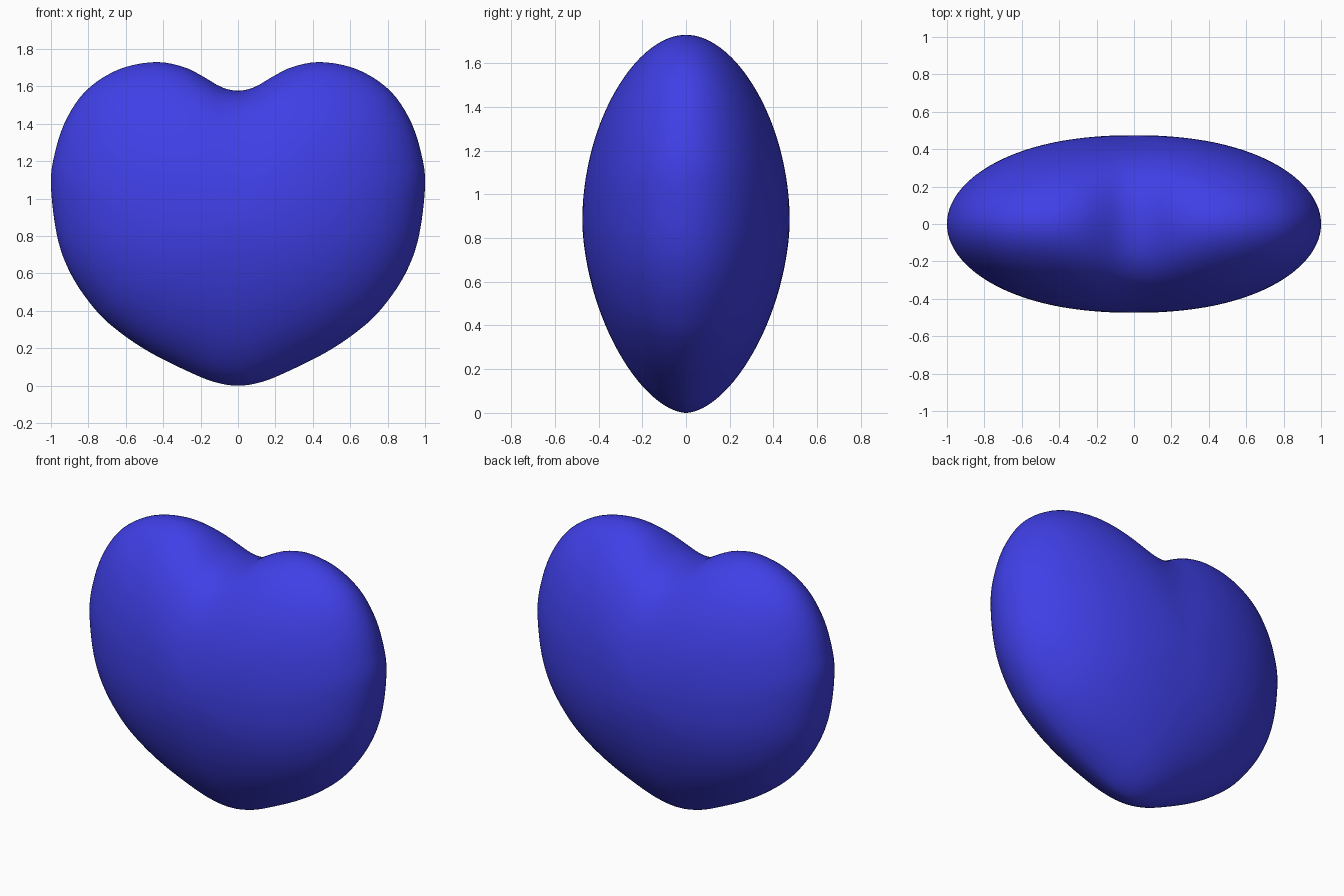
import bpy, bmesh, math
from mathutils import Vector

if "Cube" in bpy.data.objects:
    bpy.data.objects.remove(bpy.data.objects["Cube"])

CENTRE_Z, HALF_DEPTH = 0.88, 0.475
SEGS, RINGS = 160, 36

# Right half of the front outline, bottom tip to top notch (x, z)
HALF = [(0, 0.0), (0.1, 0.013), (0.22, 0.055), (0.47, 0.178), (0.65, 0.30),
        (0.77, 0.415), (0.89, 0.59), (0.965, 0.79), (1.0, 1.07), (0.98, 1.24),
        (0.92, 1.42), (0.81, 1.58), (0.64, 1.69), (0.45, 1.73), (0.3, 1.707),
        (0.19, 1.655), (0.09, 1.597), (0, 1.577)]


def spline(points, steps=12):
    """Smooth curve through the half outline, mirrored at both ends."""
    mirror = lambda p: (-p[0], p[1])
    pts = [Vector(p) for p in [mirror(points[1])] + points + [mirror(points[-2])]]
    out = []
    for i in range(1, len(pts) - 2):
        a, b, c, d = pts[i - 1:i + 3]
        for k in range(steps):
            t = k / steps
            out.append(0.5 * (2 * b + (c - a) * t + (2 * a - 5 * b + 4 * c - d) * t ** 2
                              + (3 * b - a - 3 * c + d) * t ** 3))
    return out + [pts[-2]]


# Outline as angle from straight down -> radius
polar = []
for p in spline(HALF):
    dx, dz = p.x, p.y - CENTRE_Z
    polar.append((math.atan2(max(dx, 0), -dz), math.hypot(dx, dz)))


def radius(angle):
    a = abs((angle + math.pi) % (2 * math.pi) - math.pi)
    for (a0, r0), (a1, r1) in zip(polar, polar[1:]):
        if a <= a1:
            return r0 + (r1 - r0) * (a - a0) / max(a1 - a0, 1e-9)
    return polar[-1][1]


angles = [2 * math.pi * i / SEGS for i in range(SEGS)]
outer = [radius(a) for a in angles]
W = 13
# Softened outline that the inner rings relax towards, so the notch fades out
soft = [sum(outer[(i + k) % SEGS] for k in range(-W, W + 1)) / (2 * W + 1)
        for i in range(SEGS)]


def ring_points(i, s):
    """Position and half thickness at fraction s from centre to rim."""
    a = angles[i]
    w = s ** 3
    r = s * (soft[i] * (1 - w) + outer[i] * w)
    v = math.cos(a) ** 2
    p_end, q_end = (1.75, 0.57) if math.cos(a) > 0 else (1.85, 0.52)
    p, q = 2.2 + (p_end - 2.2) * v, 0.5 + (q_end - 0.5) * v
    y = HALF_DEPTH * max(0.0, 1 - s ** p) ** q
    return r * math.sin(a), y, CENTRE_Z - r * math.cos(a)


# Heart body: front pole, rings to the rim, rings to the back pole
bm = bmesh.new()
front = bm.verts.new((0, -HALF_DEPTH, CENTRE_Z))
back = bm.verts.new((0, HALF_DEPTH, CENTRE_Z))
rings = []
for j in range(1, 2 * RINGS):
    s = 1.0 if j == RINGS else math.sin(math.pi * j / (2 * RINGS))
    side = -1 if j < RINGS else 1
    ring = []
    for i in range(SEGS):
        x, y, z = ring_points(i, s)
        ring.append(bm.verts.new((x, side * y, z)))
    rings.append(ring)
for i in range(SEGS):
    n = (i + 1) % SEGS
    bm.faces.new((front, rings[0][i], rings[0][n]))
    bm.faces.new((back, rings[-1][n], rings[-1][i]))
    for r0, r1 in zip(rings, rings[1:]):
        bm.faces.new((r0[i], r1[i], r1[n], r0[n]))
# Relax the surface slightly near the poles
inner = [front, back] + [v for r in rings[:8] + rings[-8:] for v in r]
for _ in range(4):
    bmesh.ops.smooth_vert(bm, verts=inner, factor=0.5, use_axis_x=False,
                          use_axis_y=True, use_axis_z=False)
bmesh.ops.recalc_face_normals(bm, faces=bm.faces)
for f in bm.faces:
    f.smooth = True

mesh = bpy.data.meshes.new("heart")
bm.to_mesh(mesh)
bm.free()
heart = bpy.data.objects.new("heart", mesh)
bpy.context.collection.objects.link(heart)

# Blue material
blue = bpy.data.materials.new("blue")
blue.diffuse_color = (0.05, 0.05, 0.8, 1)
blue.use_nodes = True
blue.node_tree.nodes["Principled BSDF"].inputs["Base Color"].default_value = blue.diffuse_color
mesh.materials.append(blue)
